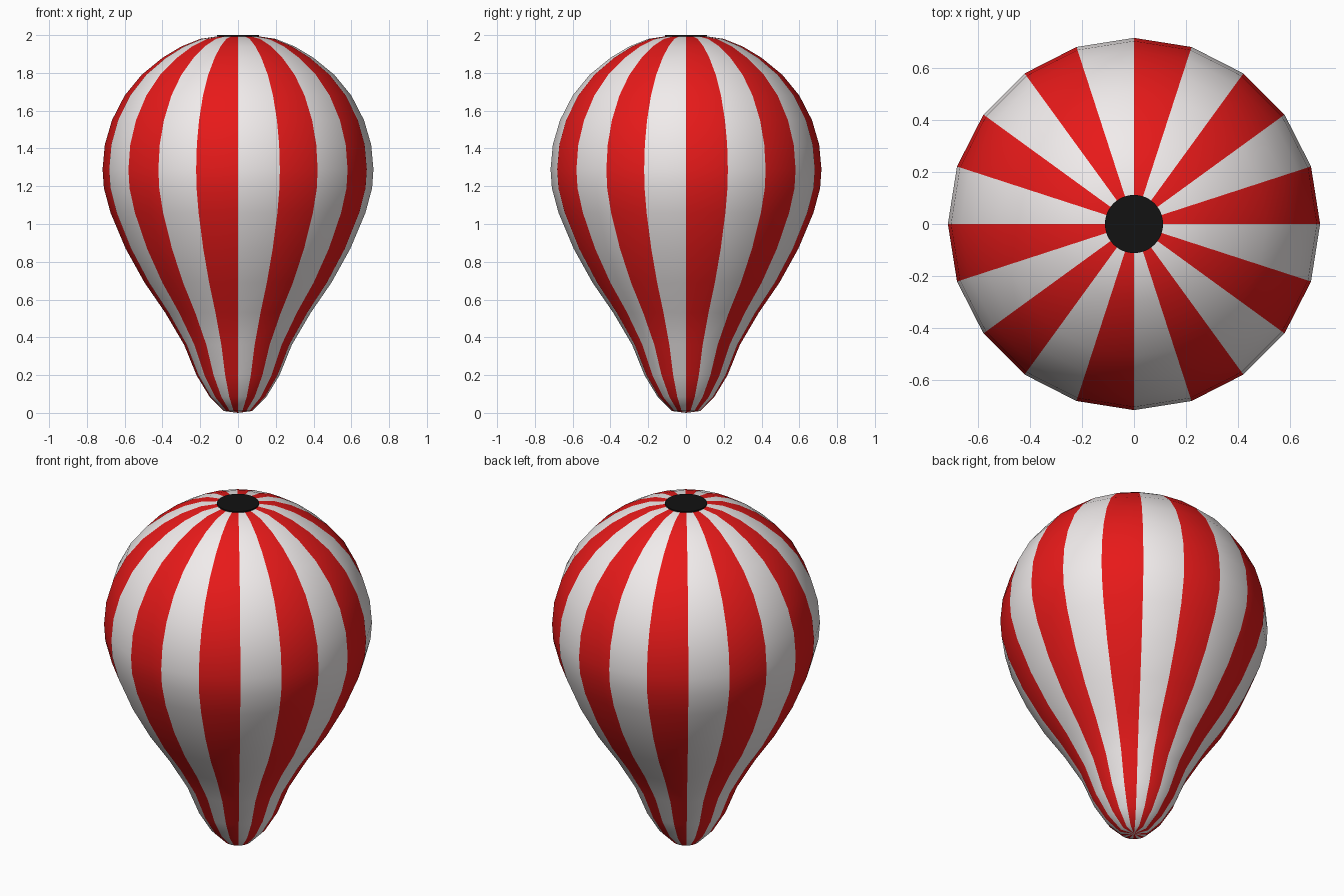
import bpy, bmesh
from math import cos, sin, tau

if "Cube" in bpy.data.objects:
    bpy.data.objects.remove(bpy.data.objects["Cube"])

SIDES = 20


def material(name, rgb):
    mat = bpy.data.materials.new(name)
    mat.diffuse_color = (*rgb, 1)
    mat.use_nodes = True
    mat.node_tree.nodes["Principled BSDF"].inputs["Base Color"].default_value = mat.diffuse_color
    return mat


def add_object(name, bm, mats):
    mesh = bpy.data.meshes.new(name)
    bmesh.ops.recalc_face_normals(bm, faces=bm.faces)
    bm.to_mesh(mesh)
    bm.free()
    for m in mats:
        mesh.materials.append(m)
    obj = bpy.data.objects.new(name, mesh)
    bpy.context.collection.objects.link(obj)
    return obj


red = material("red fabric", (0.8, 0.01, 0.01))
white = material("white fabric", (0.88, 0.84, 0.84))
black = material("black vent", (0.006, 0.006, 0.006))

# Envelope profile: (radius, height) from mouth to crown
profile = [(0.075, 0.01), (0.15, 0.085), (0.22, 0.2), (0.285, 0.36),
           (0.385, 0.53), (0.495, 0.69), (0.595, 0.87), (0.675, 1.06),
           (0.71, 1.19), (0.717, 1.29), (0.705, 1.42), (0.667, 1.55),
           (0.6, 1.68), (0.51, 1.79), (0.4, 1.88), (0.3, 1.94),
           (0.2, 1.98), (0.1, 1.995)]

# Striped envelope: one colour per gore, closed at both poles
bm = bmesh.new()
rings = [[bm.verts.new((r * cos(tau * i / SIDES), r * sin(tau * i / SIDES), z))
          for i in range(SIDES)] for r, z in profile]
bottom = bm.verts.new((0, 0, 0))
top = bm.verts.new((0, 0, 1.996))
for i in range(SIDES):
    j = (i + 1) % SIDES
    gore = [bm.faces.new((a[i], a[j], b[j], b[i])) for a, b in zip(rings, rings[1:])]
    gore.append(bm.faces.new((bottom, rings[0][j], rings[0][i])))
    gore.append(bm.faces.new((top, rings[-1][i], rings[-1][j])))
    for f in gore:
        f.material_index = i % 2
        f.smooth = True
add_object("envelope", bm, [red, white])

# Round vent cap on the crown
bm = bmesh.new()
bmesh.ops.create_cone(bm, cap_ends=True, segments=48, radius1=0.112,
                      radius2=0.112, depth=0.008)
bmesh.ops.translate(bm, verts=bm.verts, vec=(0, 0, 1.996))
add_object("crown_vent", bm, [black])
